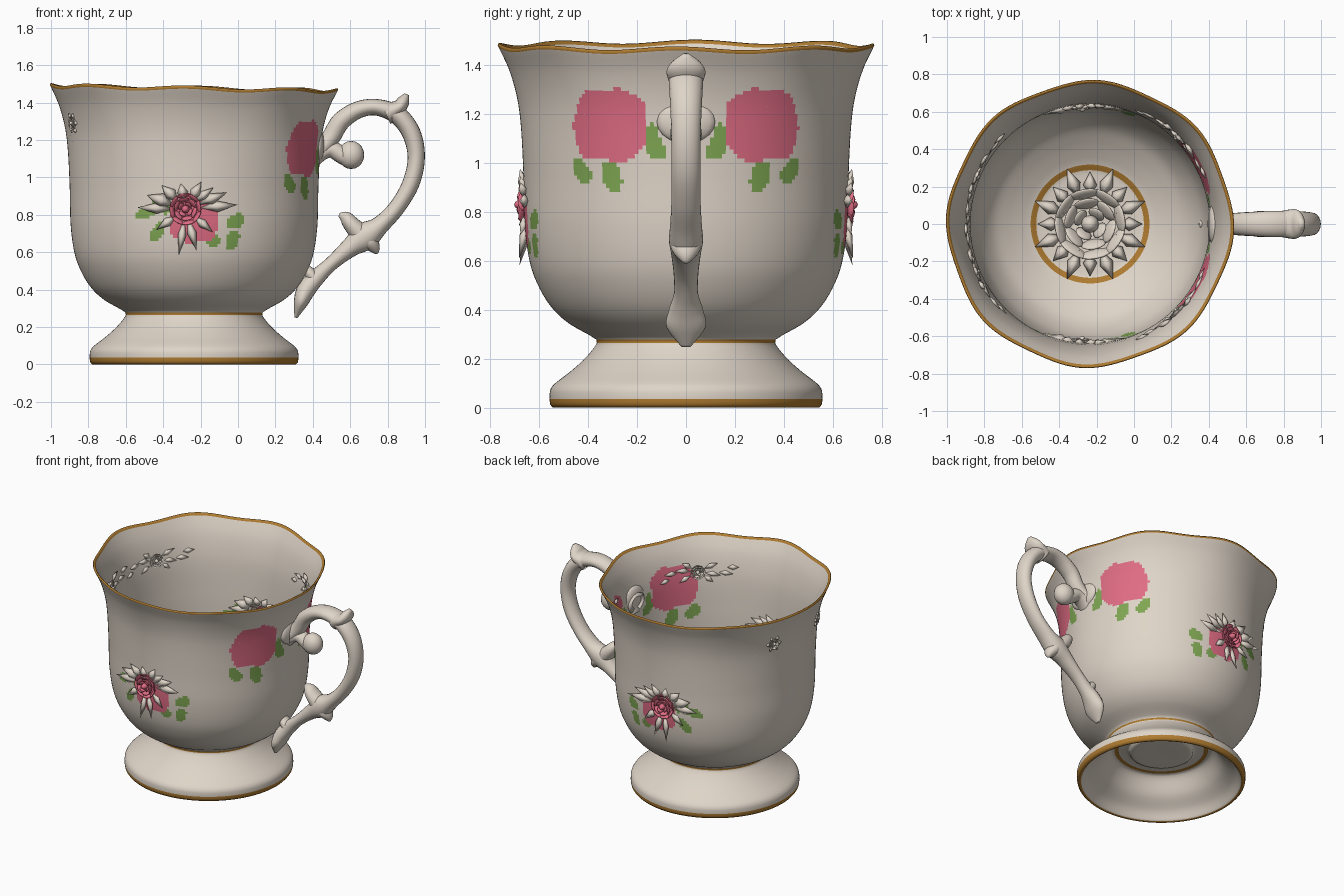
import bpy, bmesh, math
from mathutils import Vector, Matrix

if "Cube" in bpy.data.objects:
    bpy.data.objects.remove(bpy.data.objects["Cube"])

CX = -0.235          # cup axis
SEG = 256

def mat(name, c):
    m = bpy.data.materials.new(name)
    m.diffuse_color = (*c, 1)
    m.use_nodes = True
    m.node_tree.nodes["Principled BSDF"].inputs["Base Color"].default_value = m.diffuse_color
    return m

MATS = [mat("cream_china", (0.74, 0.665, 0.58)), mat("gold_trim", (0.43, 0.20, 0.03)),
        mat("rose_pink", (0.74, 0.15, 0.23)), mat("leaf_green", (0.21, 0.38, 0.085))]
CREAM, GOLD, PINK, GREEN = range(4)

def finish(name, bm, fix_normals=True):
    if fix_normals:
        bmesh.ops.recalc_face_normals(bm, faces=bm.faces[:])
    me = bpy.data.meshes.new(name)
    bm.to_mesh(me)
    bm.free()
    for m in MATS:
        me.materials.append(m)
    me.shade_smooth()
    ob = bpy.data.objects.new(name, me)
    bpy.context.collection.objects.link(ob)
    return ob

def spline(pts, step):
    """Catmull-Rom through points of any dimension."""
    P = [Vector(p) for p in pts]
    out = []
    for i in range(len(P) - 1):
        a, b, c, d = P[max(i-1, 0)], P[i], P[i+1], P[min(i+2, len(P)-1)]
        n = max(1, math.ceil((c - b).length / step))
        for k in range(n):
            t = k / n
            out.append(0.5*(2*b + (c-a)*t + (2*a-5*b+4*c-d)*t*t + (3*b-a-3*c+d)*t**3))
    return out + [P[-1]]

# ---- cup profile: under the foot, up the outside, down the inside ----
under = [(0, .215), (.19, .215), (.22, .235), (.31, .24), (.345, .22), (.41, .13), (.49, .06), (.53, .004)]
outer = [(.545, 0), (.555, .012), (.558, .05), (.545, .09), (.47, .15), (.41, .205), (.365, .265),
         (.385, .29), (.48, .345), (.55, .41), (.605, .5), (.64, .6), (.66, .75), (.665, .95),
         (.675, 1.15), (.69, 1.27), (.72, 1.38), (.762, 1.475)]
inner = [(.757, 1.483), (.748, 1.477), (.70, 1.38), (.668, 1.27), (.65, 1.15), (.64, .95),
         (.635, .75), (.613, .6), (.578, .5), (.52, .41), (.44, .345), (.35, .29), (.305, .27),
         (.27, .258), (.15, .25), (0, .25)]
prof = spline(under + outer + inner, 0.017)

def in_ellipse(u, v, cu, cv, a, b, deg):
    c, s = math.cos(math.radians(deg)), math.sin(math.radians(deg))
    du, dv = u - cu, v - cv
    return ((du*c + dv*s)/a)**2 + ((-du*s + dv*c)/b)**2 < 1

def in_bloom(u, v, cu, cv, R):
    du, dv = u - cu, v - cv
    a = math.atan2(dv, du)
    return math.hypot(du, dv) < R*(1 + .06*math.cos(4*a + 3.1) + .03*math.cos(7*a))

SIDE_LEAVES = [(.425, .965, .055, .033, 60), (.305, .945, .065, .04, 70), (.125, 1.065, .06, .036, 50),
               (.14, 1.12, .045, .025, 90)]
FRONT_LEAVES = [(-.49, .815, .06, .034, 20), (-.43, .71, .055, .03, 60), (-.41, .85, .06, .04, -30),
                (-.015, .765, .055, .035, 35), (-.03, .665, .055, .033, 65), (-.13, .66, .045, .028, 10)]

def paint(x, y, z, r0, z0):
    if z0 > 1.466 or (z0 < .035 and r0 > .535):
        return GOLD
    if abs(z0 - .268) < .007 and r0 > .28 or (.285 < r0 < .305 and z0 < .25):
        return GOLD
    if .55 < z < 1.4:
        if x > 0.1:
            if in_bloom(abs(y), z, .31, 1.155, .155):
                return PINK
            if any(in_ellipse(abs(y), z, *l) for l in SIDE_LEAVES):
                return GREEN
        if abs(y) > .5:
            if in_bloom(x, z, -.235, .78, .137):
                return PINK
            if any(in_ellipse(x, z, *l) for l in FRONT_LEAVES):
                return GREEN
    return CREAM

# ---- cup body with a gently waved rim ----
bm = bmesh.new()
rings = []
for p in prof:
    w = min(1, max(0, (p[1] - 1.05) / .43))**2
    ring = []
    for j in range(SEG):
        a = 2*math.pi*j/SEG
        r = max(p[0], 0) * (1 + w*.012*math.cos(8*a + .4))
        z = p[1] + w*(.008*math.cos(8*a + .4) - .014*math.cos(a))
        ring.append(bm.verts.new((CX + r*math.cos(a), r*math.sin(a), z)))
    rings.append(ring)
for i in range(len(rings) - 1):
    r0, z0 = (prof[i] + prof[i+1]) / 2
    for j in range(SEG):
        k = (j + 1) % SEG
        f = bm.faces.new((rings[i][j], rings[i][k], rings[i+1][k], rings[i+1][j]))
        c = f.calc_center_median()
        f.material_index = paint(c.x, c.y, c.z, r0, z0)
bmesh.ops.remove_doubles(bm, verts=bm.verts[:], dist=1e-5)
finish("cup_body", bm)

# ---- handle pieces: tubes in the x-z plane, points are (x, z, in-plane radius, y radius) ----
def tube(bm, pts, n=20):
    S = spline(pts, .02)
    rows = []
    for i, s in enumerate(S):
        d = S[min(i+1, len(S)-1)] - S[max(i-1, 0)]
        t = Vector((d[0], d[1])).normalized()
        rows.append([bm.verts.new((s[0] - t.y*s[2]*math.cos(q), s[3]*math.sin(q), s[1] + t.x*s[2]*math.cos(q)))
                     for q in (2*math.pi*k/n for k in range(n))])
    for A, B in zip(rows, rows[1:]):
        for k in range(n):
            bm.faces.new((A[k], A[(k+1) % n], B[(k+1) % n], B[k]))
    bm.faces.new(rows[0][::-1])
    bm.faces.new(rows[-1])

def blob(bm, c, ax, ay, az, m=CREAM, seg=12):
    M = Matrix((ax, ay, az)).transposed().to_4x4()
    M.translation = c
    res = bmesh.ops.create_uvsphere(bm, u_segments=seg, v_segments=max(6, seg//2), radius=1, matrix=M)
    for f in {f for v in res['verts'] for f in v.link_faces}:
        f.material_index = m

X, Y, Z = Vector((1, 0, 0)), Vector((0, 1, 0)), Vector((0, 0, 1))
bm = bmesh.new()
tube(bm, [(.40, 1.15, .07, .09), (.45, 1.16, .05, .065), (.50, 1.22, .05, .055), (.55, 1.30, .05, .06),
          (.64, 1.36, .046, .065), (.74, 1.375, .044, .07), (.85, 1.335, .05, .07), (.925, 1.24, .05, .065),
          (.953, 1.11, .046, .06), (.925, .97, .046, .06), (.85, .84, .044, .06), (.76, .745, .05, .065),
          (.68, .685, .075, .07), (.60, .625, .052, .06), (.50, .54, .038, .05), (.42, .465, .045, .05),
          (.365, .40, .05, .07), (.335, .33, .038, .08), (.31, .25, .008, .02)])
finish("handle", bm)
bm = bmesh.new()
tube(bm, [(.41, 1.07, .02, .05), (.45, 1.13, .04, .055), (.50, 1.15, .045, .05), (.56, 1.115, .045, .05),
          (.60, 1.09, .04, .045)])
blob(bm, Vector((.605, 1*0, 1.12)), X*.07, Y*.065, Z*.075, seg=20)
blob(bm, Vector((.43, 0, 1.17)), X*.035, Y*.12, Z*.09, seg=20)
finish("handle_scroll", bm)
bm = bmesh.new()
tube(bm, [(.79, 1.34, .06, .07), (.86, 1.375, .04, .08), (.885, 1.41, .033, .06), (.902, 1.445, .012, .015)])
tube(bm, [(.67, .68, .06, .06), (.61, .745, .045, .06), (.575, .785, .035, .045), (.54, .80, .01, .01)])
tube(bm, [(.66, .70, .06, .06), (.71, .65, .045, .06), (.735, .61, .025, .03), (.74, .59, .006, .008)])
tube(bm, [(.42, .45, .04, .05), (.375, .50, .03, .045), (.36, .545, .008, .01)])
finish("handle_spurs", bm)

# ---- raised roses and sprays ----
def rose(bm, p, t, u, n, R, m=CREAM):
    blob(bm, p + n*R*.15, t*R*.25, u*R*.25, n*R*.35, m)
    for rad, cnt, h in ((.33, 4, .32), (.58, 6, .22), (.85, 8, .1)):
        for k in range(cnt):
            q = 2*math.pi*k/cnt + rad*3
            d = t*math.cos(q) + u*math.sin(q)
            s = u*math.cos(q) - t*math.sin(q)
            tilt = (n + d*.7).normalized()
            blob(bm, p + d*rad*R + n*h*R*.5, s*R*rad*.62*(6/cnt)**.5, tilt*R*.24, tilt.cross(s)*R*.07, m)

def leaf(bm, p, d, n, L, W, m=CREAM):
    """Pointed leaf from p along d, with a raised midrib."""
    s = n.cross(d)
    v = [bm.verts.new(q) for q in (p, p + d*L*.45 + s*W/2 + n*.004, p + d*L + n*L*.12,
                                   p + d*L*.45 - s*W/2 + n*.004, p + d*L*.45 + n*W*.4, p + d*L*.45 - n*.02)]
    for a, b in ((0, 1), (1, 2), (2, 3), (3, 0)):
        bm.faces.new((v[a], v[b], v[4])).material_index = m
        bm.faces.new((v[b], v[a], v[5])).material_index = m

def wall(a, z, inside):
    pts = inner[::-1] if inside else outer
    for (r1, z1), (r2, z2) in zip(pts[1:], pts[2:]):
        if z1 <= z <= z2:
            r = r1 + (r2 - r1)*(z - z1)/(z2 - z1)
    d = Vector((math.cos(a), math.sin(a), 0))
    return Vector((CX, 0, z)) + d*r, Vector((-d.y, d.x, 0)), (-d if inside else d)

def spray(bm, a, z, R, leaves, inside=False, m=CREAM):
    """Rose with leaves; each leaf is (angle, start, length, width)."""
    p, t, n = wall(a, z, inside)
    rose(bm, p, t, Z, n, R, m)
    for deg, st, L, W in leaves:
        q = math.radians(deg)
        st_v = t*math.cos(q)*st
        base, t2, n2 = wall(a + math.cos(q)*st/.67, z + math.sin(q)*st, inside)
        leaf(bm, base, t2*math.cos(q) + Z*math.sin(q), n2, L, W)

# front and back posies; on the back the sideways direction is reversed
POSY = [(22, .07, .17, .06), (5, .08, .2, .06), (38, .06, .13, .05), (60, .05, .12, .06), (100, .05, .09, .06),
        (135, .06, .12, .07), (160, .07, .15, .08), (178, .07, .19, .06), (215, .06, .13, .05),
        (262, .05, .2, .045), (285, .05, .18, .05), (320, .06, .13, .05)]
for nm, sy in (("front", -1), ("back", 1)):
    bm = bmesh.new()
    a = sy*math.acos(-.045/.66)
    lv = POSY if sy < 0 else [(180 - l[0], *l[1:]) for l in POSY]
    spray(bm, a, .83, .085, lv, False, PINK)
    spray(bm, a, .86, .075, [(l[0], l[1], l[2]*.8, l[3]) for l in lv], True)
    finish(nm + "_posy", bm)

# small outside roses and inside garlands
GARLAND = [(s + d, st, L, .04) for s in (0, 180) for d, st, L in
           ((10, .05, .11), (-25, .05, .1), (35, .05, .08), (3, .14, .1), (-8, .2, .08))]
for nm, s in (("front", -1), ("back", 1)):
    bm = bmesh.new()
    spray(bm, s*math.radians(159), 1.29, .04, [(k*60, .03, .03, .025) for k in range(6)])
    finish(nm + "_small_rose", bm)
    bm = bmesh.new()
    for deg in (45, 157):
        spray(bm, s*math.radians(deg), 1.24, .05, GARLAND, True)
    finish(nm + "_garland", bm)

# rose in the bottom of the bowl with radiating leaves
bm = bmesh.new()
c = Vector((CX, 0, .255))
rose(bm, c, X, Y, Z, .19)
for k in range(16):
    q = 2*math.pi*k/16
    d = X*math.cos(q) + Y*math.sin(q)
    leaf(bm, c + d*.15 + Z*.012, d, Z, .17 if k % 2 else .13, .075)
finish("bowl_rose", bm)
